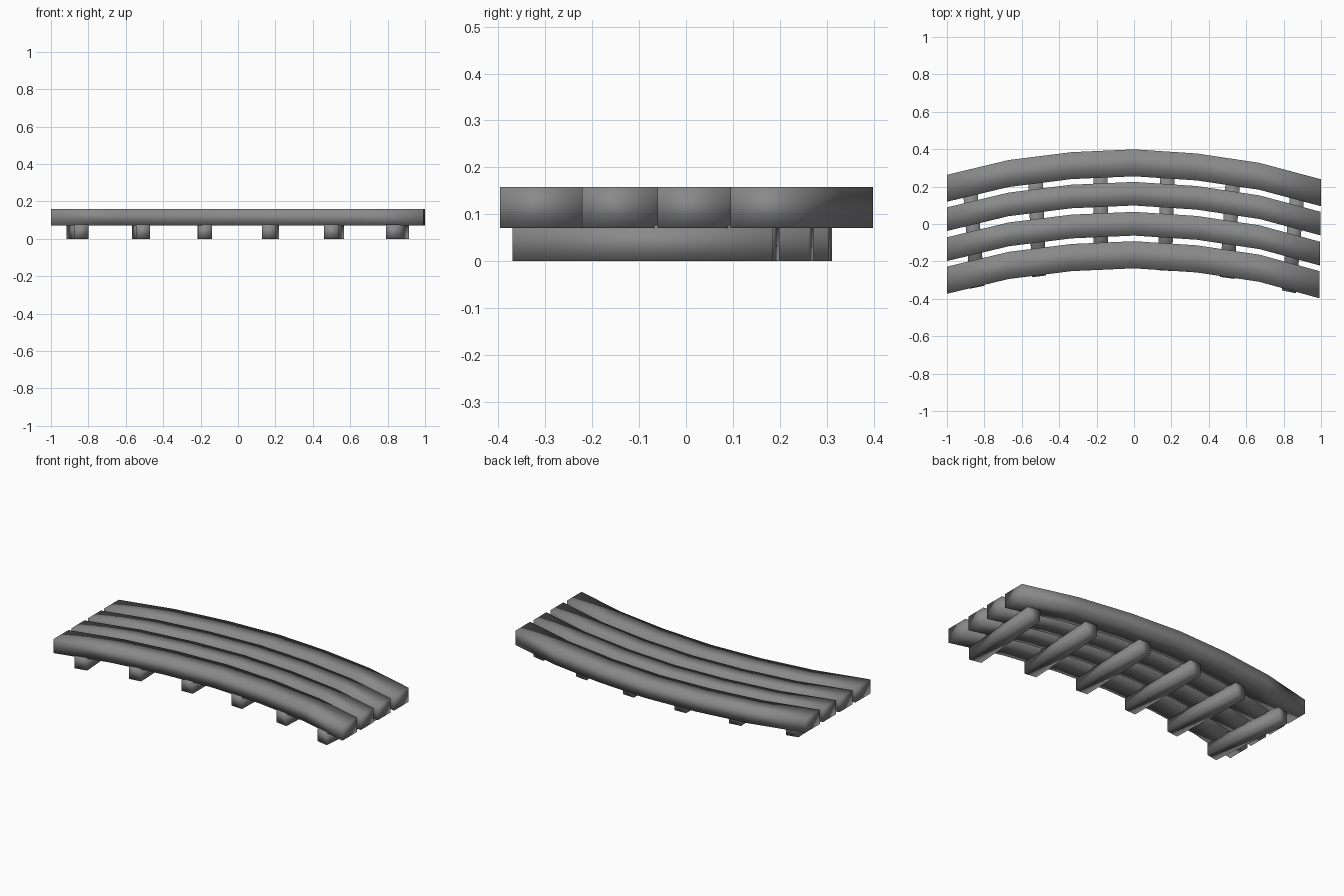
import bpy, bmesh

if "Cube" in bpy.data.objects:
    bpy.data.objects.remove(bpy.data.objects["Cube"])

# Shared bow of the bench: x position and sideways offset in y
XS = [-1, -0.67, -0.335, 0, 0.335, 0.67, 1]
BOW = [-0.136, -0.057, -0.015, 0, -0.022, -0.072, -0.16]

# Dark grey paint
paint = bpy.data.materials.new("dark_grey")
paint.diffuse_color = (0.25, 0.25, 0.25, 1)
paint.use_nodes = True
paint.node_tree.nodes["Principled BSDF"].inputs["Base Color"].default_value = paint.diffuse_color


def sweep(name, rails, z0, z1):
    """Box-section strip through (front point, back point) pairs."""
    bm = bmesh.new()
    rings = []
    for a, b in rails:
        rings.append([bm.verts.new((p[0], p[1], z))
                      for p, z in ((a, z0), (b, z0), (b, z1), (a, z1))])
    for r, s in zip(rings, rings[1:]):
        for k in range(4):
            n = (k + 1) % 4
            bm.faces.new((r[k], r[n], s[n], s[k]))
    bm.faces.new(rings[0])
    bm.faces.new(rings[-1][::-1])
    bmesh.ops.recalc_face_normals(bm, faces=bm.faces)
    for f in bm.faces:
        f.smooth = True
    me = bpy.data.meshes.new(name)
    bm.to_mesh(me)
    bm.free()
    me.materials.append(paint)
    ob = bpy.data.objects.new(name, me)
    bpy.context.collection.objects.link(ob)
    return ob


# Four bowed seat slats, the outer two a little wider
slats = [(-0.237, -0.092, 0.992), (-0.062, 0.065, 0.995),
         (0.099, 0.225, 0.998), (0.255, 0.399, 1.0)]
for i, (y0, y1, end) in enumerate(slats):
    xs = XS[:-1] + [end]
    rails = [((x, y0 + d), (x, y1 + d)) for x, d in zip(xs, BOW)]
    sweep(f"seat_slat_{i + 1}", rails, 0.071, 0.158)

# Six cross supports: front x, back x, front y, skew of the ends
supports = [(-0.838, -0.878, -0.338, 0.20), (-0.508, -0.528, -0.280, 0.13),
            (-0.177, -0.179, -0.245, 0.04), (0.165, 0.180, -0.249, -0.06),
            (0.498, 0.530, -0.288, -0.14), (0.829, 0.875, -0.363, -0.20)]
W, L = 0.038, 0.555
for i, (xf, xb, y, s) in enumerate(supports):
    rails = [((xf + e * W, y + e * W * s), (xb + e * W, y + L + e * W * s))
             for e in (-1, 1)]
    sweep(f"cross_support_{i + 1}", rails, 0, 0.077)
